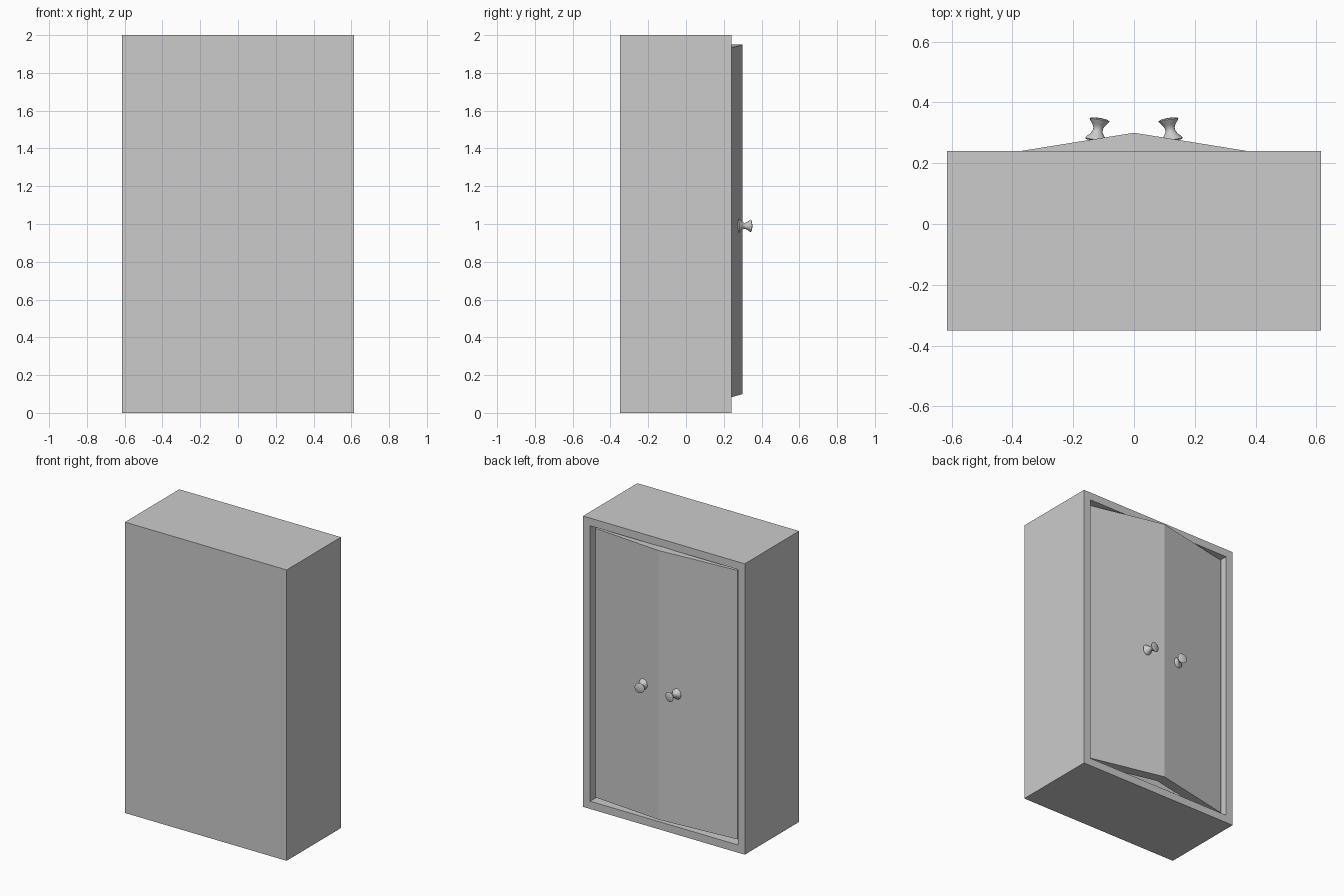
import bpy, bmesh, math
from mathutils import Matrix, Vector

if "Cube" in bpy.data.objects:
    bpy.data.objects.remove(bpy.data.objects["Cube"])


def make_object(name, bm):
    bmesh.ops.recalc_face_normals(bm, faces=bm.faces[:])
    mesh = bpy.data.meshes.new(name)
    bm.to_mesh(mesh)
    bm.free()
    obj = bpy.data.objects.new(name, mesh)
    bpy.context.collection.objects.link(obj)
    return obj


# Cabinet body: box with an inset opening pushed in from the door side (+y)
W, Y0, Y1, H, RIM = 0.615, -0.35, 0.24, 2.0, 0.075
bm = bmesh.new()
bmesh.ops.create_cube(bm, size=1)
for v in bm.verts:
    v.co = Vector((v.co.x * 2 * W, (Y0 + Y1) / 2 + v.co.y * (Y1 - Y0), H / 2 + v.co.z * H))
bm.normal_update()
front = max(bm.faces, key=lambda f: f.normal.y)
bmesh.ops.inset_region(bm, faces=[front], thickness=RIM)
result = bmesh.ops.extrude_discrete_faces(bm, faces=[front])
for v in result["faces"][0].verts:
    v.co.y = Y0 + RIM
make_object("cabinet_body", bm)


def door(name, side):
    # Slab recessed at the hinge, swung outward and slightly raised at the middle
    hinge_x, hinge_y, mid_y, lift, thick = W - RIM, 0.213, 0.30, 0.025, 0.07
    bm = bmesh.new()
    outline = [(0, mid_y, RIM + lift), (hinge_x, hinge_y, RIM),
               (hinge_x, hinge_y, H - RIM), (0, mid_y, H - RIM + lift)]
    face = bm.faces.new([bm.verts.new((side * x, y, z)) for x, y, z in outline])
    ext = bmesh.ops.extrude_face_region(bm, geom=[face], use_keep_orig=True)
    for v in ext["geom"]:
        if isinstance(v, bmesh.types.BMVert):
            v.co.y -= thick
    make_object(name, bm)


def knob(name, side):
    # Turned knob: waisted profile (radius, distance) spun around its axis
    profile = [(0, 0), (0.030, 0), (0.037, 0.004), (0.034, 0.011), (0.024, 0.020),
               (0.017, 0.031), (0.016, 0.042), (0.021, 0.053), (0.029, 0.063),
               (0.034, 0.071), (0.025, 0.075), (0, 0.077)]
    bm = bmesh.new()
    verts = [bm.verts.new((r, 0, d)) for r, d in profile]
    edges = [bm.edges.new(p) for p in zip(verts, verts[1:])]
    bmesh.ops.spin(bm, geom=verts + edges, cent=(0, 0, 0), axis=(0, 0, 1),
                   angle=math.tau, steps=20)
    bmesh.ops.remove_doubles(bm, verts=bm.verts[:], dist=1e-5)
    axis = Vector((-side * 0.17, 1, 0))
    turn = Vector((0, 0, 1)).rotation_difference(axis).to_matrix().to_4x4()
    bm.transform(Matrix.Translation((side * 0.125, 0.273, 0.99)) @ turn)
    obj = make_object(name, bm)
    bpy.ops.object.select_all(action='DESELECT')
    obj.select_set(True)
    bpy.context.view_layer.objects.active = obj
    bpy.ops.object.shade_smooth_by_angle(angle=math.radians(50))


# Mirrored pair of doors with their knobs
for label, side in (("left", -1), ("right", 1)):
    door(label + "_door", side)
    knob(label + "_knob", side)
